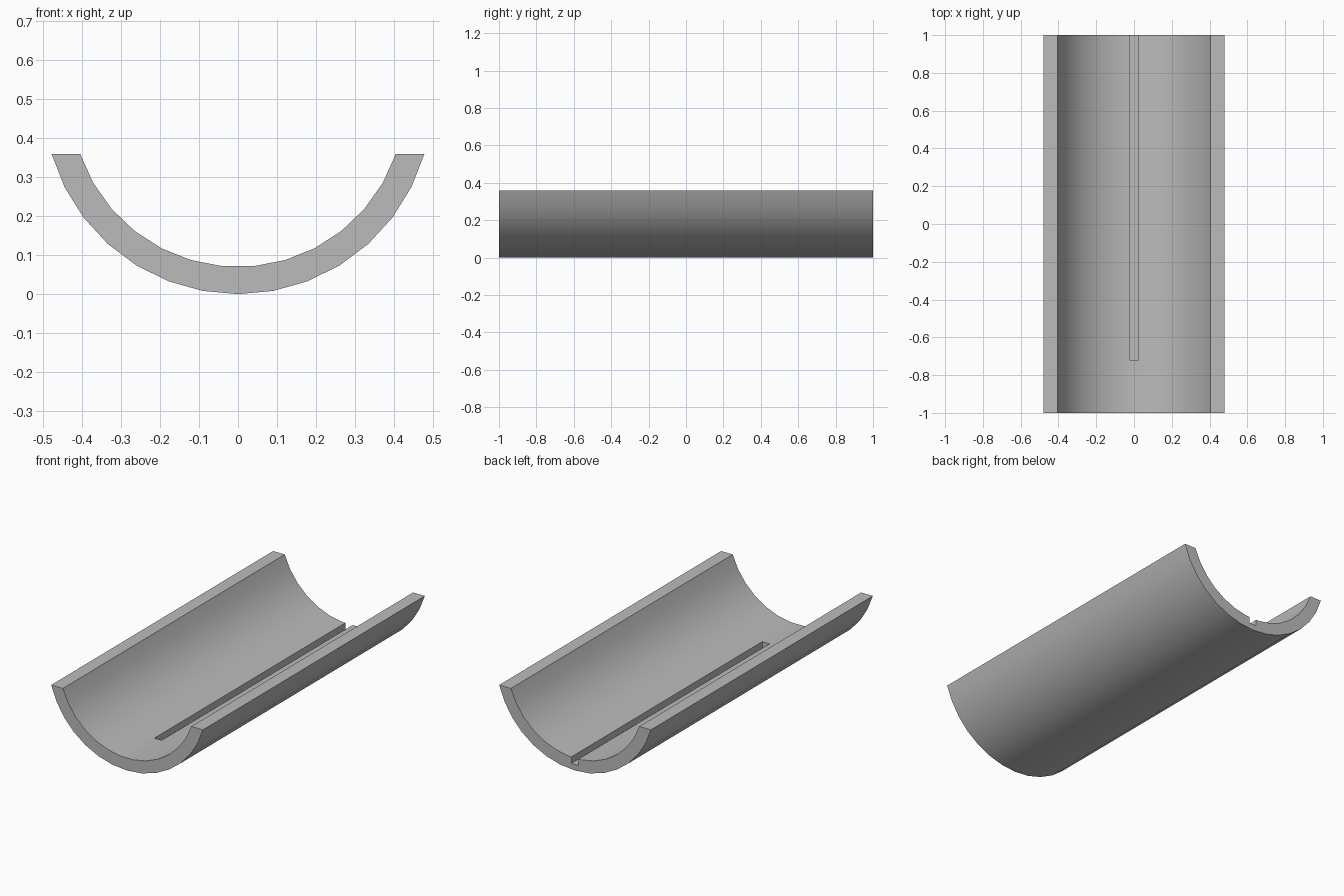
import bpy
import bmesh
from math import sin, cos, atan2, radians
from mathutils import Vector

old = bpy.data.objects.get("Cube")
if old:
    bpy.data.objects.remove(old, do_unlink=True)

OUTER, INNER = 0.498, 0.428      # radii of the trough wall
AXIS_Z, RIM_Z = 0.498, 0.36      # height of the arc centre and the flat rims
HALF_LENGTH = 1.0

grey = bpy.data.materials.new("plain grey")
grey.use_nodes = True
grey.diffuse_color = (0.5, 0.5, 0.5, 1)
bsdf = grey.node_tree.nodes["Principled BSDF"]
bsdf.inputs["Base Color"].default_value = (0.5, 0.5, 0.5, 1)
bsdf.inputs["Roughness"].default_value = 0.6


def arc(radius, segments):
    """Points along the lower arc, from rim to rim."""
    drop = AXIS_Z - RIM_Z
    end = atan2((radius ** 2 - drop ** 2) ** 0.5, drop)
    angles = [end * (2 * i / segments - 1) for i in range(segments + 1)]
    return [(radius * sin(a), AXIS_Z - radius * cos(a)) for a in angles]


def extrude_profile(name, points, y0, y1):
    """Extrude a closed x-z profile along y."""
    bm = bmesh.new()
    face = bm.faces.new([bm.verts.new((x, y0, z)) for x, z in points])
    result = bmesh.ops.extrude_face_region(bm, geom=[face])
    moved = [v for v in result["geom"] if isinstance(v, bmesh.types.BMVert)]
    bmesh.ops.translate(bm, verts=moved, vec=Vector((0, y1 - y0, 0)))
    bmesh.ops.recalc_face_normals(bm, faces=bm.faces)
    mesh = bpy.data.meshes.new(name)
    bm.to_mesh(mesh)
    bm.free()
    mesh.materials.append(grey)
    obj = bpy.data.objects.new(name, mesh)
    bpy.context.collection.objects.link(obj)
    return obj


# Curved trough wall
trough = extrude_profile("trough", arc(OUTER, 14) + arc(INNER, 13)[::-1],
                         -HALF_LENGTH, HALF_LENGTH)

# Narrow groove along the inside bottom, open at the back end
w, floor, top = 0.023, 0.035, 0.2
cutter = extrude_profile("groove_cutter",
                         [(-w, floor), (w, floor), (w, top), (-w, top)],
                         -0.72, HALF_LENGTH + 0.1)
cutter.hide_render = True
groove = trough.modifiers.new("groove", "BOOLEAN")
groove.operation = "DIFFERENCE"
groove.solver = "EXACT"
groove.object = cutter

bpy.ops.object.select_all(action="DESELECT")
trough.select_set(True)
bpy.context.view_layer.objects.active = trough
bpy.ops.object.modifier_apply(modifier="groove")
bpy.data.objects.remove(cutter, do_unlink=True)

# Smooth curved walls with crisp rims and groove edges
bpy.ops.object.shade_smooth_by_angle(angle=radians(30))
